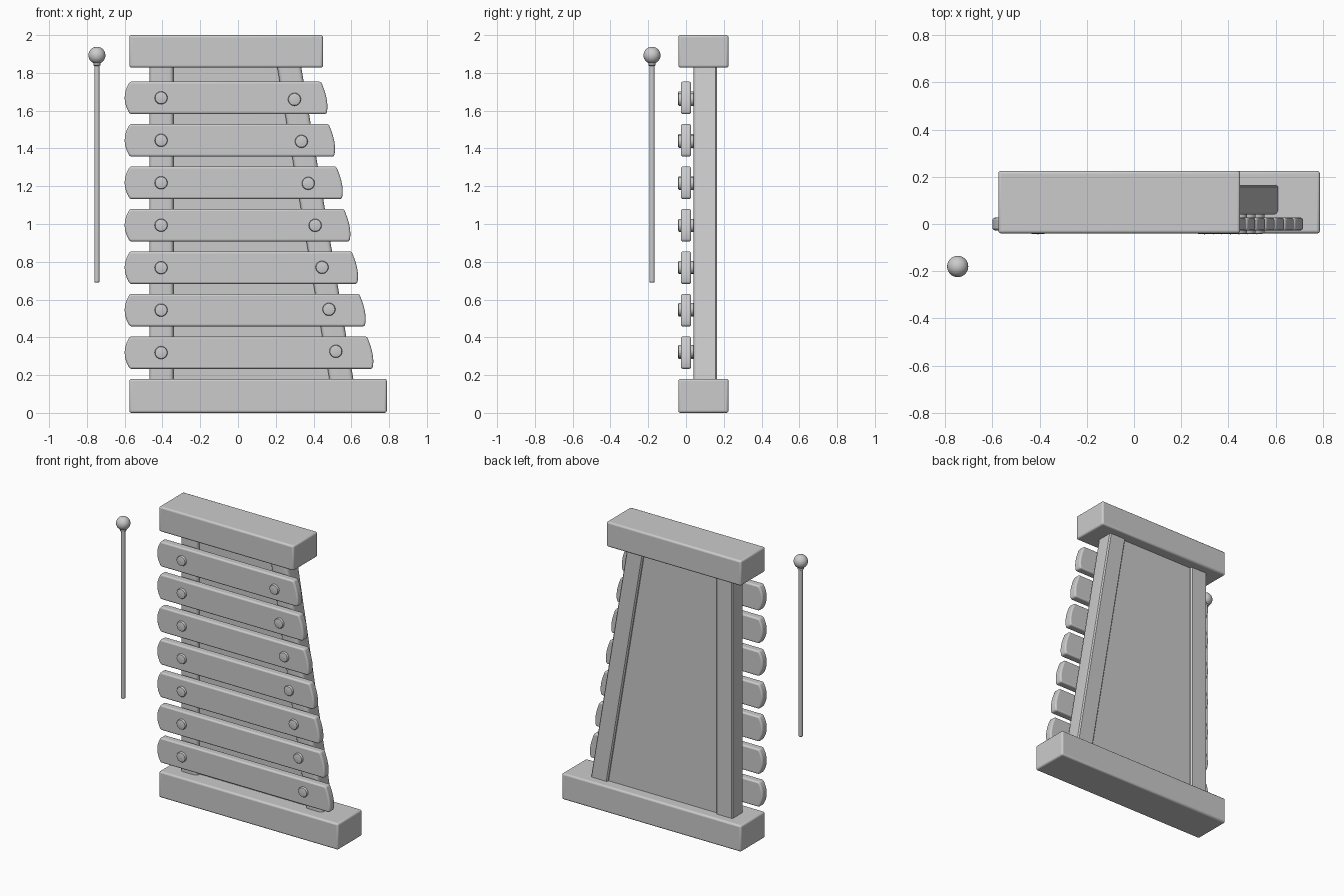
import bpy, bmesh, math
from mathutils import Vector

if "Cube" in bpy.data.objects:
    bpy.data.objects.remove(bpy.data.objects["Cube"])


def finish(name, bm, bevel=0.0, segments=3):
    bmesh.ops.recalc_face_normals(bm, faces=bm.faces)
    me = bpy.data.meshes.new(name)
    bm.to_mesh(me)
    bm.free()
    ob = bpy.data.objects.new(name, me)
    bpy.context.collection.objects.link(ob)
    if bevel:
        m = ob.modifiers.new("bevel", "BEVEL")
        m.width, m.segments = bevel, segments
        m.limit_method = "ANGLE"
        m.angle_limit = math.radians(40)
    bpy.ops.object.select_all(action="DESELECT")
    ob.select_set(True)
    bpy.context.view_layer.objects.active = ob
    bpy.ops.object.shade_smooth_by_angle(angle=math.radians(35))
    return ob


def loft(name, a, b, bevel=0.0, segments=3):
    """Closed solid between two matching outlines."""
    bm = bmesh.new()
    va, vb = ([bm.verts.new(p) for p in pts] for pts in (a, b))
    bm.faces.new(va)
    bm.faces.new(vb)
    n = len(a)
    for i in range(n):
        j = (i + 1) % n
        bm.faces.new((va[i], va[j], vb[j], vb[i]))
    return finish(name, bm, bevel, segments)


def plate(name, pts, y0, y1, bevel=0.0, segments=3):
    """Front-view (x, z) outline given thickness along y."""
    return loft(name, [(x, y0, z) for x, z in pts], [(x, y1, z) for x, z in pts], bevel, segments)


def lathe(name, profile, loc, axis="Z", sides=32):
    """Revolve (radius, height) points."""
    bm = bmesh.new()
    vs = [bm.verts.new((r, 0, h)) for r, h in profile]
    es = [bm.edges.new(p) for p in zip(vs, vs[1:])]
    bmesh.ops.spin(bm, geom=vs + es, cent=(0, 0, 0), axis=(0, 0, 1),
                   angle=2 * math.pi, steps=sides)
    bmesh.ops.remove_doubles(bm, verts=bm.verts, dist=1e-5)
    ob = finish(name, bm)
    ob.location = loc
    if axis == "Y":
        ob.rotation_euler.x = math.pi / 2
    return ob


def curve(p, c, q, n=8):
    """Quadratic curve from p to q pulled towards c."""
    p, c, q = Vector(p), Vector(c), Vector(q)
    return [tuple(p * (1 - t) ** 2 + c * 2 * t * (1 - t) + q * t * t)
            for t in (i / n for i in range(n + 1))]


def post_x(z):
    """Centre line of the slanted post."""
    return 0.547 - 0.167 * (z - 0.18)


# End blocks
def block(name, x0, x1, z0, z1):
    plate(name, [(x0, z0), (x1, z0), (x1, z1), (x0, z1)], -0.04, 0.225, 0.012)


block("bottom_block", -0.575, 0.788, 0.0, 0.18)
block("top_block", -0.575, 0.45, 1.828, 2.0)


# Posts: cross-section rounded more at the front
def section(cx, z, w=0.0635, r=0.025):
    front = curve((cx - w, 0.04 + r), (cx - w, 0.04), (cx - w + r, 0.04), 5)
    front += curve((cx + w - r, 0.04), (cx + w, 0.04), (cx + w, 0.04 + r), 5)
    c = 0.008
    back = [(cx + w, 0.165 - c), (cx + w - c, 0.165), (cx - w + c, 0.165), (cx - w, 0.165 - c)]
    return [(x, y, z) for x, y in front + back]


Z0, Z1 = 0.165, 1.845
loft("left_post", section(-0.405, Z0), section(-0.405, Z1))
loft("right_post", section(post_x(Z0), Z0), section(post_x(Z1), Z1))

# Sound board between the posts
plate("back_panel", [(-0.37, Z0), (post_x(Z0) - 0.03, Z0), (post_x(Z1) - 0.03, Z1), (-0.37, Z1)],
      0.07, 0.15)

# Bars with bowed ends, and their pegs
H = 0.086
peg = [(0, -0.05), (0.034, -0.05), (0.034, 0.036), (0.031, 0.0405), (0.022, 0.0425), (0, 0.0435)]
for i in range(7):
    z = 0.319 + 0.2248 * i
    right = 0.718 - 0.0405 * i
    left_end = curve((-0.572, H), (-0.628, 0), (-0.572, -H), 12)
    right_end = curve((right - 0.007, -H), (right + 0.012, -H * 0.25), (right - 0.036, H), 12)
    plate(f"bar_{i + 1}", [(x, z + dz) for x, dz in left_end + right_end],
          -0.027, 0.027, 0.01)
    lathe(f"left_peg_{i + 1}", peg, (-0.407, 0, z), "Y")
    lathe(f"right_peg_{i + 1}", peg, (0.518 - 0.0365 * i, 0, 0.326 + 0.2223 * i), "Y")

# Mallet
MX, MY = -0.747, -0.18
lathe("mallet_stick", [(0, 0.69), (0.011, 0.69), (0.014, 0.694), (0.014, 1.837),
                       (0.019, 1.841), (0.019, 1.853), (0.014, 1.86), (0, 1.86)], (MX, MY, 0))
R = 0.045
lathe("mallet_ball", [(R * math.sin(math.pi * k / 20), -R * math.cos(math.pi * k / 20))
                      for k in range(21)], (MX, MY, 1.893))
